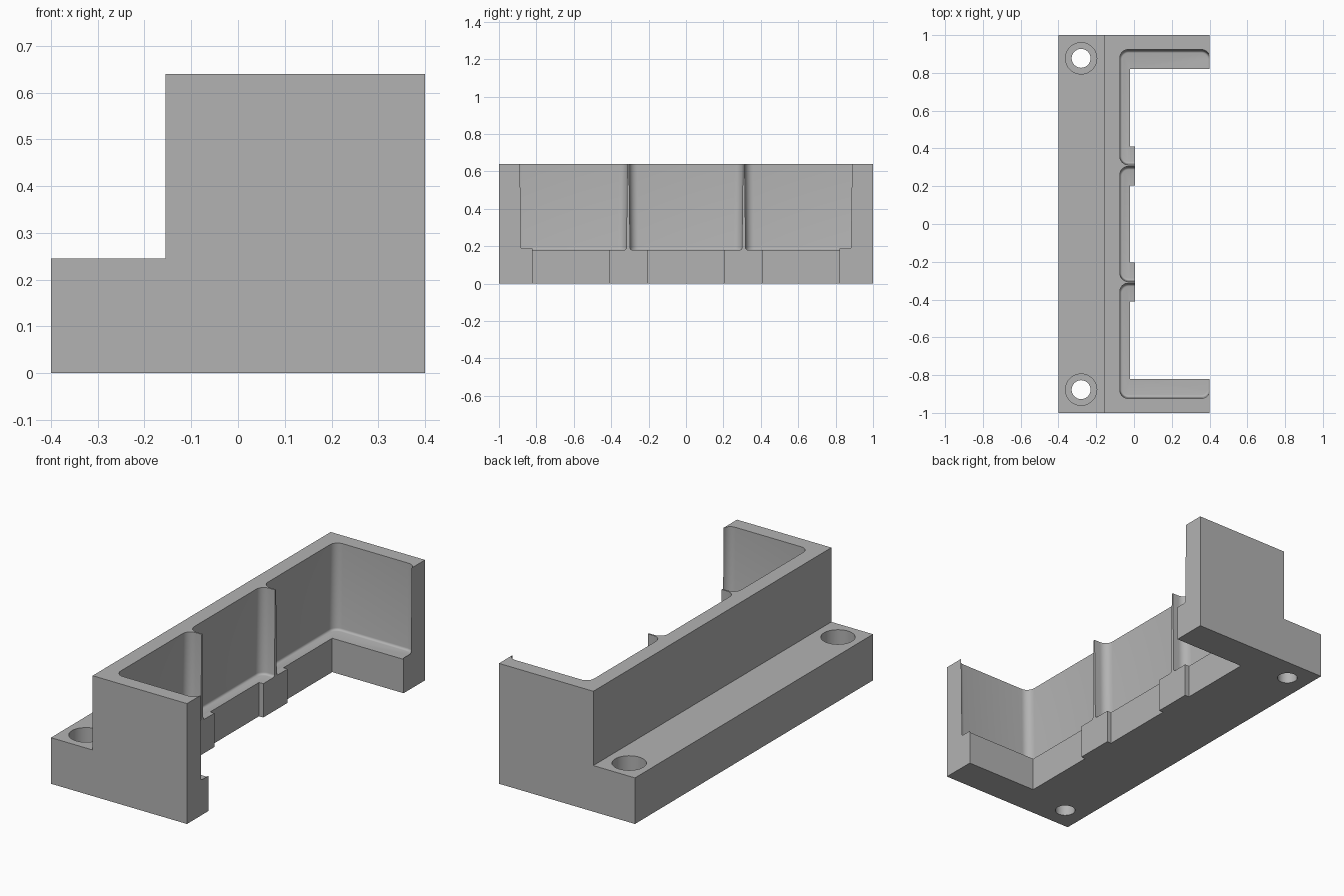
import bpy
import bmesh

if "Cube" in bpy.data.objects:
    bpy.data.objects.remove(bpy.data.objects["Cube"], do_unlink=True)

grey = bpy.data.materials.new("plain_grey")
grey.use_nodes = True
grey.diffuse_color = (0.45, 0.45, 0.45, 1)
grey.node_tree.nodes["Principled BSDF"].inputs["Base Color"].default_value = (0.45, 0.45, 0.45, 1)


def make_object(name, bm):
    bmesh.ops.recalc_face_normals(bm, faces=bm.faces)
    mesh = bpy.data.meshes.new(name)
    bm.to_mesh(mesh)
    bm.free()
    mesh.materials.append(grey)
    obj = bpy.data.objects.new(name, mesh)
    bpy.context.collection.objects.link(obj)
    return obj


def prism(name, points, direction):
    """Extrude a closed outline along a direction."""
    bm = bmesh.new()
    face = bm.faces.new([bm.verts.new(p) for p in points])
    new = bmesh.ops.extrude_face_region(bm, geom=[face])["geom"]
    bmesh.ops.translate(bm, vec=direction,
                        verts=[v for v in new if isinstance(v, bmesh.types.BMVert)])
    return make_object(name, bm)


def pocket(name, y_top, y_floor):
    """Drafted pocket with rounded corners and a filleted floor."""
    x0, x1, floor, top = -0.075, 0.401, 0.18, 0.64
    bm = bmesh.new()
    bmesh.ops.create_cube(bm, size=1)
    for v in bm.verts:
        side = 1 if v.co.y > 0 else 0
        upper = v.co.z > 0
        v.co.x = x1 if v.co.x > 0 else x0
        # carry the draft a little past the top face
        v.co.y = y_top[side] if upper else y_floor[side]
        v.co.z = top + 0.01 if upper else floor
    corners = [e for e in bm.edges if abs(e.verts[0].co.z - e.verts[1].co.z) > 0.1]
    bmesh.ops.bevel(bm, geom=corners, offset=0.045, segments=8, profile=0.5, affect='EDGES')
    rim = [e for e in bm.edges if all(v.co.z < floor + 0.001 for v in e.verts)]
    bmesh.ops.bevel(bm, geom=rim, offset=0.012, segments=4, profile=0.5, affect='EDGES')
    return make_object(name, bm)


def cylinder(name, x, y, radius, z0, z1):
    bm = bmesh.new()
    bmesh.ops.create_cone(bm, cap_ends=True, segments=48, radius1=radius,
                          radius2=radius, depth=z1 - z0)
    bmesh.ops.translate(bm, vec=(x, y, (z0 + z1) / 2), verts=bm.verts)
    return make_object(name, bm)


# Stepped body
outline = [(-0.4, 0), (0.4, 0), (0.4, 0.64), (-0.155, 0.64), (-0.155, 0.245), (-0.4, 0.245)]
body = prism("bracket_body", [(x, -1, z) for x, z in outline], (0, 2, 0))

# Three pockets separated by thin dividers
cutters = [
    pocket("middle_pocket", (-0.305, 0.305), (-0.299, 0.299)),
    pocket("back_pocket", (0.313, 0.924), (0.319, 0.917)),
    pocket("front_pocket", (-0.924, -0.313), (-0.917, -0.319)),
]

# Open side, leaving two tabs under the dividers
half = [(-0.02, 0.205), (0.005, 0.205), (0.005, 0.41), (-0.02, 0.41), (-0.02, 0.82), (0.5, 0.82)]
plan = half + [(x, -y) for x, y in reversed(half)]
cutters.append(prism("side_opening", [(x, y, -0.1) for x, y in plan], (0, 0, 0.9)))

# Counterbored screw holes
for y in (-0.877, 0.877):
    cutters.append(cylinder("screw_hole", -0.28, y, 0.05, -0.1, 0.4))
    cutters.append(cylinder("counterbore", -0.28, y, 0.083, 0.125, 0.4))

bpy.context.view_layer.objects.active = body
for cutter in cutters:
    mod = body.modifiers.new(cutter.name, 'BOOLEAN')
    mod.operation = 'DIFFERENCE'
    mod.solver = 'EXACT'
    mod.object = cutter
    bpy.ops.object.modifier_apply(modifier=mod.name)
    bpy.data.objects.remove(cutter, do_unlink=True)

bpy.ops.object.select_all(action='DESELECT')
body.select_set(True)
bpy.ops.object.shade_smooth_by_angle(angle=0.52)
